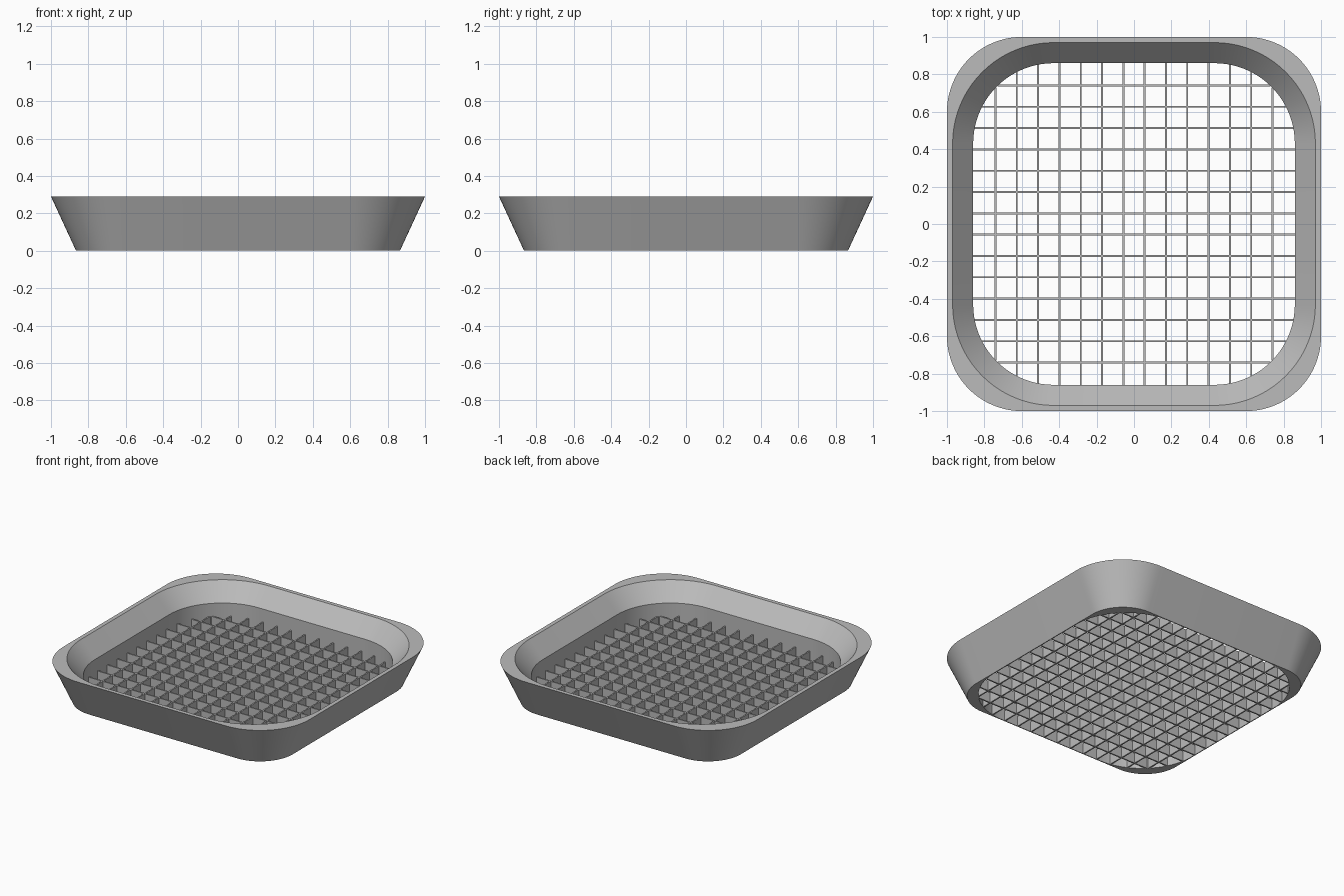
import bpy, bmesh, math

old = bpy.data.objects.get("Cube")
if old:
    bpy.data.objects.remove(old)

HEIGHT = 0.29
OPENING = 0.86        # half width of the floor opening
OPENING_CORE = 0.43   # centre of its corner arcs
PITCH = 0.114         # mesh spacing
BAR = 0.01            # bar thickness
BAR_HEIGHT = 0.075

grey = bpy.data.materials.new("plain_grey")
grey.use_nodes = True
colour = (0.5, 0.5, 0.5, 1)
grey.diffuse_color = colour
grey.node_tree.nodes["Principled BSDF"].inputs["Base Color"].default_value = colour


def make_object(name, bm):
    bmesh.ops.recalc_face_normals(bm, faces=bm.faces)
    mesh = bpy.data.meshes.new(name)
    bm.to_mesh(mesh)
    bm.free()
    obj = bpy.data.objects.new(name, mesh)
    bpy.context.collection.objects.link(obj)
    mesh.materials.append(grey)
    return obj


def rounded_ring(bm, half, core, z, steps=20):
    """Rounded square whose corner arcs are centred at +-core."""
    ring = []
    for corner in range(4):
        mid = math.radians(45 + 90 * corner)
        cx = math.copysign(core, math.cos(mid))
        cy = math.copysign(core, math.sin(mid))
        for i in range(steps + 1):
            a = math.radians(90 * (corner + i / steps))
            r = half - core
            ring.append(bm.verts.new((cx + r * math.cos(a), cy + r * math.sin(a), z)))
    return ring


# Tray wall: flared outside, flat rim, sloped lip and upright inner wall
bm = bmesh.new()
profile = [(0.866, 0.6, 0), (1.0, 0.6, HEIGHT), (0.97, OPENING_CORE, HEIGHT),
           (OPENING, OPENING_CORE, 0.17), (OPENING, OPENING_CORE, 0)]
rings = [rounded_ring(bm, *p) for p in profile]
for lower, upper in zip(rings, rings[1:] + rings[:1]):
    for i in range(len(lower)):
        j = (i + 1) % len(lower)
        bm.faces.new((lower[i], lower[j], upper[j], upper[i]))
wall = make_object("tray_wall", bm)
bpy.context.view_layer.objects.active = wall
wall.select_set(True)
bpy.ops.object.shade_smooth_by_angle(angle=math.radians(20))
wall.select_set(False)


def half_chord(offset):
    """Half length of a bar that reaches the inner wall at this offset."""
    past = max(0, abs(offset) - OPENING_CORE)
    return OPENING_CORE + math.sqrt((OPENING - OPENING_CORE) ** 2 - past ** 2) + 0.003


# Floor mesh: upright bars running both ways
for name, along_x in (("floor_bars_across", True), ("floor_bars_lengthwise", False)):
    bm = bmesh.new()
    for k in range(-7, 7):
        offset = (k + 0.5) * PITCH
        length = 2 * half_chord(offset)
        size = (length, BAR) if along_x else (BAR, length)
        place = (0, offset) if along_x else (offset, 0)
        for v in bmesh.ops.create_cube(bm, size=1)["verts"]:
            v.co = (v.co.x * size[0] + place[0], v.co.y * size[1] + place[1],
                    (v.co.z + 0.5) * BAR_HEIGHT)
    make_object(name, bm)
